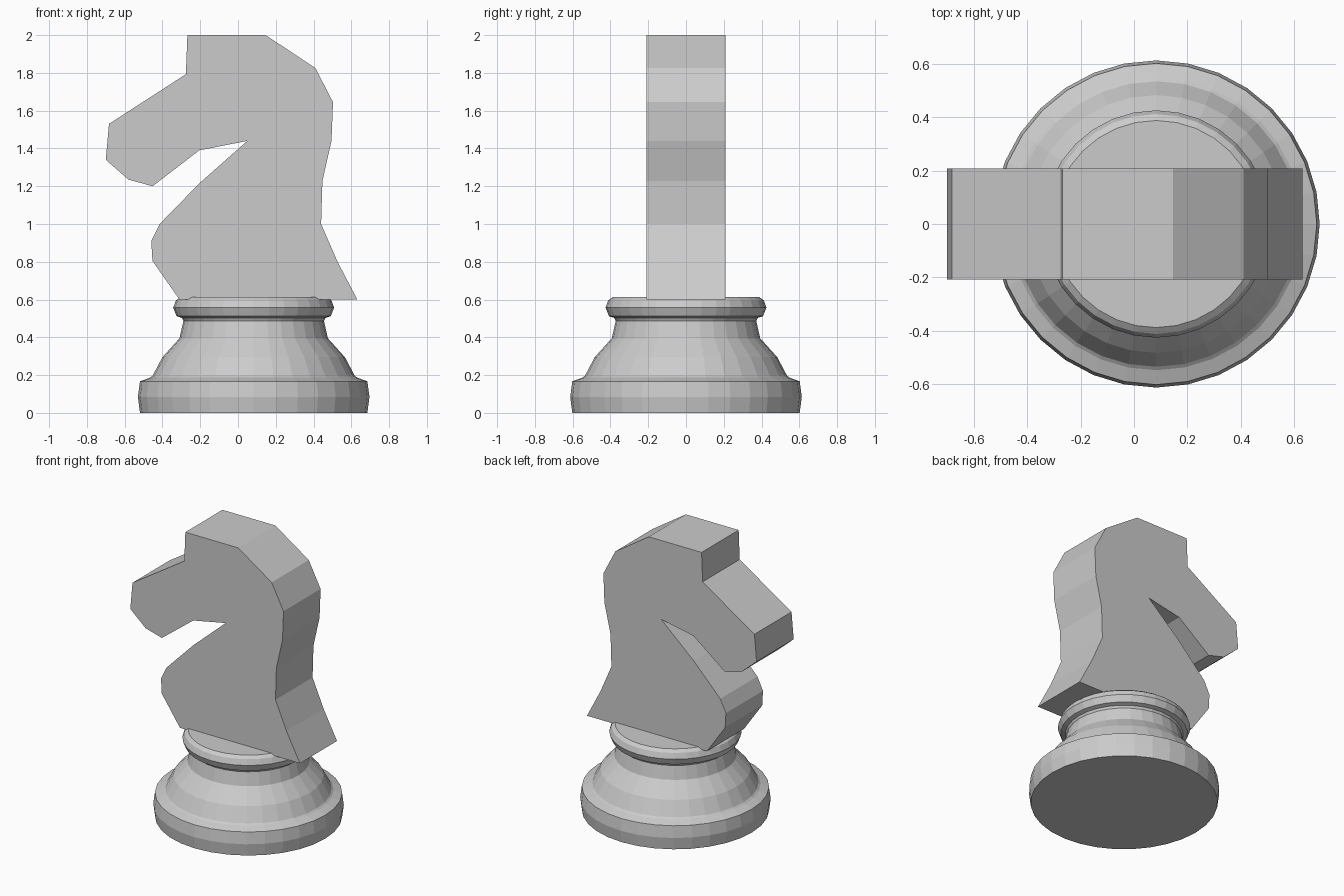
import bpy, bmesh
from math import cos, sin, tau

if "Cube" in bpy.data.objects:
    bpy.data.objects.remove(bpy.data.objects["Cube"])


def finish(bm, name):
    bmesh.ops.recalc_face_normals(bm, faces=bm.faces[:])
    mesh = bpy.data.meshes.new(name)
    bm.to_mesh(mesh)
    bm.free()
    obj = bpy.data.objects.new(name, mesh)
    bpy.context.collection.objects.link(obj)
    return obj


def lathe(name, profile, center_x, sides):
    """Revolve (radius, z) points around a vertical axis, capped at both ends."""
    bm = bmesh.new()
    rings = [[bm.verts.new((center_x + r * cos(tau * i / sides), r * sin(tau * i / sides), z))
              for i in range(sides)] for r, z in profile]
    for low, high in zip(rings, rings[1:]):
        for i in range(sides):
            j = (i + 1) % sides
            bm.faces.new((low[i], low[j], high[j], high[i]))
    bm.faces.new(rings[0])
    bm.faces.new(rings[-1])
    return finish(bm, name)


def slab(name, outline, half_width):
    """Extrude an (x, z) outline evenly to both sides of y = 0."""
    bm = bmesh.new()
    face = bm.faces.new([bm.verts.new((x, -half_width, z)) for x, z in outline])
    new = bmesh.ops.extrude_face_region(bm, geom=[face], use_keep_orig=True)["geom"]
    bmesh.ops.translate(bm, vec=(0, 2 * half_width, 0),
                        verts=[g for g in new if isinstance(g, bmesh.types.BMVert)])
    return finish(bm, name)


# Turned base: foot, flared body, narrow neck and collar
lathe("turned_base", [
    (0.602, 0.0), (0.613, 0.085), (0.602, 0.167), (0.548, 0.187),
    (0.535, 0.197), (0.483, 0.295), (0.393, 0.395), (0.372, 0.487),
    (0.380, 0.503), (0.408, 0.512), (0.426, 0.557), (0.412, 0.595), (0.388, 0.613),
], center_x=0.083, sides=32)

# Horse head and neck, a flat-sided slab
slab("horse_head", [
    (-0.268, 2.0), (0.147, 2.0), (0.41, 1.825), (0.503, 1.645),
    (0.495, 1.44), (0.447, 1.228), (0.44, 1.0), (0.527, 0.80), (0.632, 0.60),
    (-0.31, 0.60), (-0.453, 0.805), (-0.459, 0.91), (-0.415, 1.0),
    (-0.205, 1.215), (0.049, 1.44), (-0.205, 1.39), (-0.452, 1.20),
    (-0.58, 1.235), (-0.70, 1.34), (-0.683, 1.53), (-0.276, 1.793),
], half_width=0.208)
